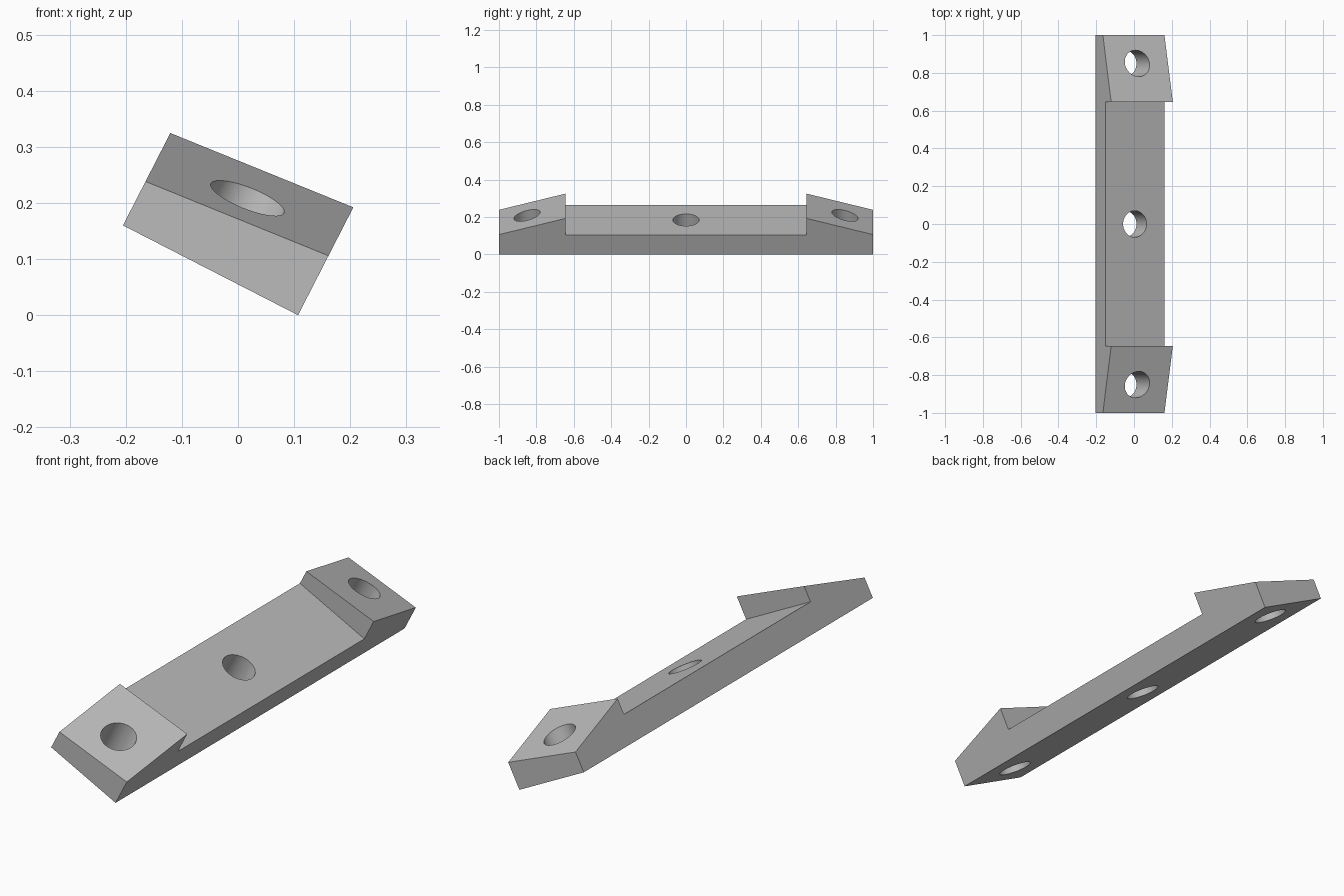
import bpy, bmesh
from math import atan2
from mathutils import Matrix, Vector

cube = bpy.data.objects.get("Cube")
if cube:
    bpy.data.objects.remove(cube, do_unlink=True)

grey = bpy.data.materials.new("plain grey")
grey.use_nodes = True
COLOUR = (0.5, 0.5, 0.5, 1)
grey.diffuse_color = COLOUR
grey.node_tree.nodes["Principled BSDF"].inputs["Base Color"].default_value = COLOUR

# The bar is tilted about its long axis; its underside runs between these edges
left_edge, right_edge = Vector((-0.205, 0, 0.16)), Vector((0.107, 0, 0))
across = right_edge - left_edge
half_width = across.length / 2
tilt = (Matrix.Translation((left_edge + right_edge) / 2)
        @ Matrix.Rotation(atan2(-across.z, across.x), 4, 'Y'))

SHOULDER, FLOOR = 0.645, 0.117
HOLE_RADIUS, HOLE_SPACING = 0.07, 0.85


def add_object(name, bm):
    bmesh.ops.recalc_face_normals(bm, faces=bm.faces)
    mesh = bpy.data.meshes.new(name)
    bm.to_mesh(mesh)
    bm.free()
    mesh.materials.append(grey)
    obj = bpy.data.objects.new(name, mesh)
    obj.matrix_world = tilt
    bpy.context.collection.objects.link(obj)
    return obj


def side_outline(bm, x, end_height, peak_height):
    """Side profile with raised, sloping ends and a flat recess between."""
    half = [(1, 0), (1, end_height), (SHOULDER, peak_height), (SHOULDER, FLOOR)]
    points = half + [(-y, h) for y, h in reversed(half)]
    return [bm.verts.new((x, y, h)) for y, h in points]


# Bar with wedge ends, slightly taller on one side
bm = bmesh.new()
low = side_outline(bm, -half_width, 0.088, 0.185)
high = side_outline(bm, half_width, 0.119, 0.216)
bm.faces.new(low)
bm.faces.new(high)
for i in range(len(low)):
    j = (i + 1) % len(low)
    bm.faces.new((low[i], low[j], high[j], high[i]))
bar = add_object("mounting_bar", bm)

# Three drill cutters, square to the underside
bm = bmesh.new()
for y in (-HOLE_SPACING, 0, HOLE_SPACING):
    bmesh.ops.create_cone(bm, cap_ends=True, segments=48, radius1=HOLE_RADIUS,
                          radius2=HOLE_RADIUS, depth=1,
                          matrix=Matrix.Translation((0, y, 0)))
drills = add_object("hole_cutters", bm)
drills.hide_render = True

cut = bar.modifiers.new("holes", 'BOOLEAN')
cut.object = drills
cut.operation = 'DIFFERENCE'
cut.solver = 'EXACT'

bpy.ops.object.select_all(action='DESELECT')
bar.select_set(True)
bpy.context.view_layer.objects.active = bar
bpy.ops.object.modifier_apply(modifier=cut.name)
bpy.data.objects.remove(drills, do_unlink=True)
bpy.ops.object.shade_smooth_by_angle(angle=0.5)
